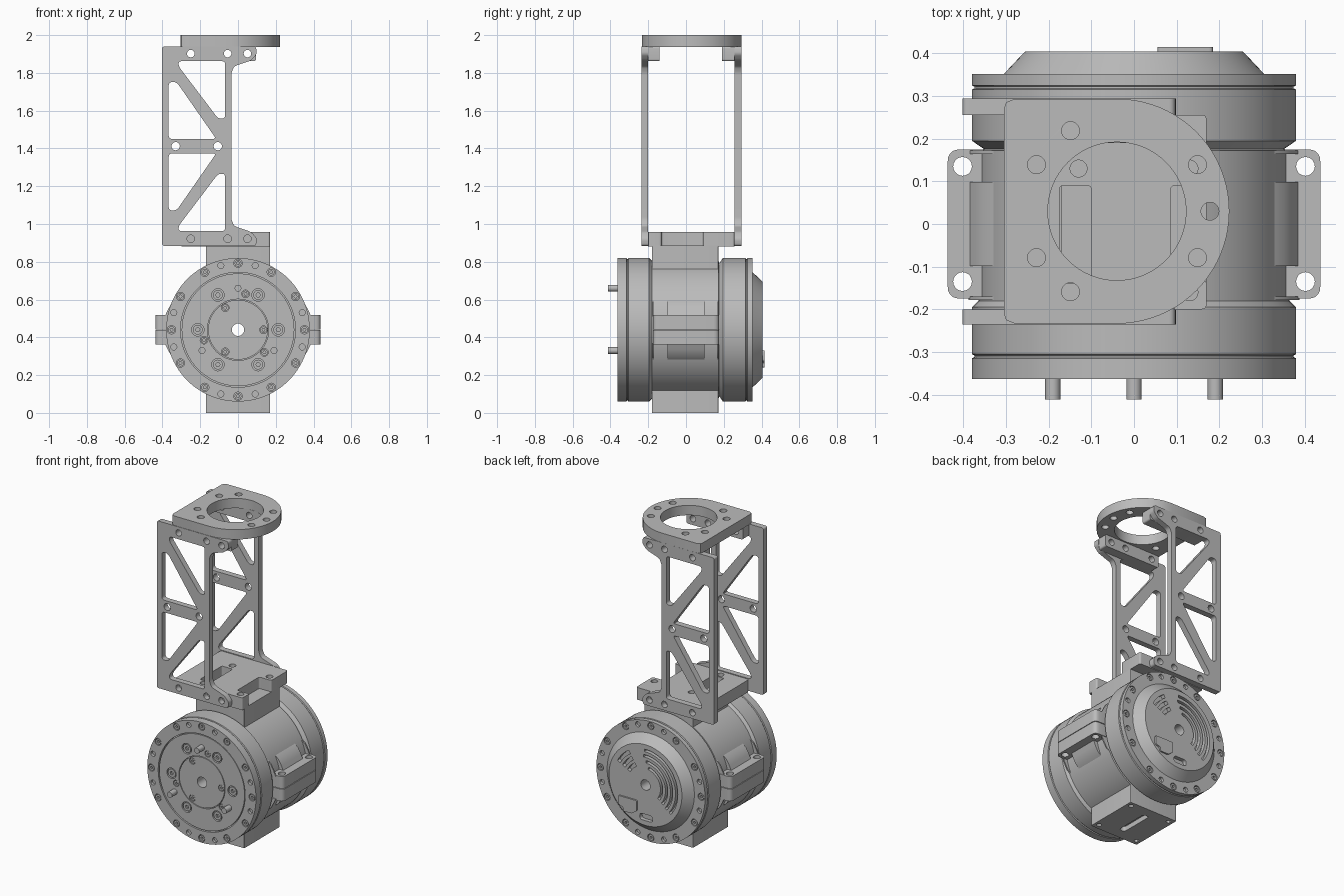
import bpy, bmesh
from math import cos, sin, pi, radians
from mathutils import Vector

if "Cube" in bpy.data.objects:
    bpy.data.objects.remove(bpy.data.objects["Cube"])

grey = bpy.data.materials.new("plain grey")
grey.use_nodes = True
grey.diffuse_color = (0.5, 0.5, 0.5, 1)
grey.node_tree.nodes["Principled BSDF"].inputs["Base Color"].default_value = (0.5, 0.5, 0.5, 1)

AXIS_Z = 0.44      # height of the motor axis
ARM_MID = 0.03     # y centre of the arm
ARM_Z = 1.412      # height of the arm's mirror line


def finish(name, mesh):
    """Clean a mesh, give it the material and smooth its shallow edges."""
    bm = bmesh.new()
    bm.from_mesh(mesh)
    bmesh.ops.remove_doubles(bm, verts=bm.verts, dist=0.0002)
    bmesh.ops.recalc_face_normals(bm, faces=bm.faces)
    bm.to_mesh(mesh)
    bm.free()
    mesh.materials.clear()
    mesh.materials.append(grey)
    ob = bpy.data.objects.new(name, mesh)
    bpy.context.collection.objects.link(ob)
    bpy.ops.object.select_all(action="DESELECT")
    bpy.context.view_layer.objects.active = ob
    ob.select_set(True)
    bpy.ops.object.shade_smooth_by_angle(angle=radians(30))
    return ob


def circle(x, y, r, n=20):
    return [(x + r * cos(2 * pi * i / n), y + r * sin(2 * pi * i / n)) for i in range(n)]


def rounded(points, r, steps=5):
    """Round the corners of a polygon."""
    out, pts = [], [Vector(p) for p in points]
    for i, p in enumerate(pts):
        a = p + (pts[i - 1] - p).normalized() * r
        b = p + (pts[(i + 1) % len(pts)] - p).normalized() * r
        for k in range(steps + 1):
            t = k / steps
            out.append(tuple(a * (1 - t) ** 2 + p * 2 * t * (1 - t) + b * t * t))
    return out


def rect(x0, y0, x1, y1, r=0.01):
    return rounded([(x0, y0), (x1, y0), (x1, y1), (x0, y1)], r)


def arc_slot(r0, r1, a0, a1, n=20):
    ang = [radians(a0 + (a1 - a0) * i / n) for i in range(n + 1)]
    return ([(r1 * cos(a), AXIS_Z + r1 * sin(a)) for a in ang] +
            [(r0 * cos(a), AXIS_Z + r0 * sin(a)) for a in reversed(ang)])


def plate(name, loops, axis, lo, hi):
    """Flat part with holes: the first loop is the outline, the rest are cut out."""
    cu = bpy.data.curves.new(name + "_outline", "CURVE")
    cu.dimensions, cu.fill_mode, cu.extrude = "2D", "BOTH", (hi - lo) / 2
    for loop in loops:
        sp = cu.splines.new("POLY")
        sp.points.add(len(loop) - 1)
        for pt, (x, y) in zip(sp.points, loop):
            pt.co = (x, y, 0, 1)
        sp.use_cyclic_u = True
    tmp = bpy.data.objects.new(name + "_outline", cu)
    bpy.context.collection.objects.link(tmp)
    dg = bpy.context.evaluated_depsgraph_get()
    mesh = bpy.data.meshes.new_from_object(tmp.evaluated_get(dg))
    bpy.data.objects.remove(tmp)
    ob = finish(name, mesh)
    if axis == "y":
        ob.rotation_euler.x = pi / 2
        ob.location.y = (lo + hi) / 2
    else:
        ob.location.z = (lo + hi) / 2
    return ob


def lathe(name, profile, n=96):
    """Closed (radius, y) profile turned about the motor axis."""
    bm = bmesh.new()
    rings = [[bm.verts.new((r * cos(2 * pi * i / n), y, AXIS_Z + r * sin(2 * pi * i / n)))
              for i in range(n)] for r, y in profile]
    for k, a in enumerate(rings):
        b = rings[(k + 1) % len(rings)]
        for i in range(n):
            j = (i + 1) % n
            bm.faces.new((a[i], a[j], b[j], b[i]))
    mesh = bpy.data.meshes.new(name)
    bm.to_mesh(mesh)
    bm.free()
    return finish(name, mesh)


def polar(r, deg):
    return r * cos(radians(deg)), AXIS_Z + r * sin(radians(deg))


def screw(name, pos, r, y0, y1):
    plate(name, [circle(*pos, r), circle(*pos, r * 0.45, 6)], "y", y0, y1)


# Motor housing with its seams, grooves and conical rear cover
lathe("motor_housing", [
    (0.033, -0.345), (0.38, -0.345), (0.38, -0.315), (0.374, -0.312), (0.374, -0.308),
    (0.38, -0.305), (0.38, -0.195), (0.365, -0.18), (0.365, 0.172), (0.352, 0.176),
    (0.38, 0.195), (0.38, 0.315), (0.374, 0.318), (0.374, 0.322), (0.38, 0.325),
    (0.38, 0.335), (0.305, 0.335), (0.305, 0.352), (0.255, 0.405), (0.25, 0.405),
    (0.25, 0.38), (0.033, 0.38)])

# Bolt rings on both ends
bolt_angles = [a for a in range(0, 360, 15) if a % 90 != 45]
for end, y0, y1, inner in (("front", -0.363, -0.345, 0.304), ("rear", 0.335, 0.352, 0.3045)):
    holes = [circle(*polar(0.352, a), 0.022 if a % 30 == 0 else 0.016) for a in bolt_angles]
    plate(end + "_bolt_ring", [circle(0, AXIS_Z, 0.38, 96), circle(0, AXIS_Z, inner, 96)] + holes,
          "y", y0, y1)
    for a in bolt_angles:
        if a % 30 == 0:
            screw(end + "_ring_screw", polar(0.352, a), 0.018, y0 + 0.002, y1 - 0.002)

# Front output flange and hub
hex_spots = [polar(0.213, a) for a in range(0, 360, 60)]
pin_spots = [polar(0.22, a) for a in (90, 210, 330)]
small_spots = [(0.04, 0.63), (-0.18, 0.385), (0.14, 0.32)]
plate("output_flange", [circle(0, AXIS_Z, 0.298, 96), circle(0, AXIS_Z, 0.162, 64)] +
      [circle(*p, 0.033) for p in hex_spots] + [circle(*p, 0.02) for p in small_spots],
      "y", -0.36, -0.345)
hub_spots = [polar(0.135, a) for a in (0, 120, 240)]
plate("output_hub", [circle(0, AXIS_Z, 0.158, 64), circle(0, AXIS_Z, 0.033)] +
      [circle(*p, 0.02) for p in hub_spots], "y", -0.36, -0.345)
for p in hex_spots:
    screw("flange_screw", p, 0.026, -0.358, -0.344)
for p in hub_spots + small_spots:
    screw("hub_screw", p, 0.017, -0.358, -0.344)
for p in pin_spots:
    plate("locating_pin", [circle(*p, 0.018)], "y", -0.412, -0.345)

# Vented rear face with its connector
vents = [arc_slot(r, r + 0.016, a0, 240 - a0 / 4) for r, a0 in
         ((0.105, 100), (0.14, 92), (0.175, 86), (0.21, 88))]
slots = [arc_slot(r, r + 0.022, 28, 58, 6) for r in (0.12, 0.16, 0.2)]
socket = rect(-0.05, 0.215, 0.04, 0.255, 0.018)
plate("rear_face", [circle(0, AXIS_Z, 0.2505, 96), circle(0, AXIS_Z, 0.033), socket] + vents + slots,
      "y", 0.379, 0.405)
plate("connector_plate", [rounded([(0.055, 0.265), (0.09, 0.24), (0.15, 0.24), (0.15, 0.265),
                                   (0.185, 0.275), (0.185, 0.33), (0.055, 0.33)], 0.01)],
      "y", 0.4, 0.415)

# Foot block below and mount block above the housing
corners = [(x, y) for x in (-0.14, 0.14) for y in (-0.145, 0.14)]
corner_holes = [circle(x, y, 0.014, 12) for x, y in corners]
block = rect(-0.17, -0.18, 0.17, 0.172, 0.004)
plate("foot_pad", [block, rect(-0.02, -0.11, 0.02, 0.11, 0.018)] + corner_holes, "z", 0, 0.03)
plate("foot_block", [block], "z", 0.03, 0.3)
plate("mount_block", [block], "z", 0.6, 0.885)

# Split clamp lugs on both sides, blended into the housing
for side, s in (("left", 1), ("right", -1)):
    lug = [(s * x, y) for x, y in rect(0.33, -0.175, 0.437, 0.175, 0.03)]
    bores = [circle(s * 0.402, y, 0.022) for y in (-0.135, 0.135)]
    for half, z0, z1 in (("lower", 0.362, 0.438), ("upper", 0.442, 0.518)):
        plate(f"{side}_{half}_clamp_lug", [lug] + bores, "z", z0, z1)
        d = 1 if half == "upper" else -1
        web = [(s * x, AXIS_Z + d * h) for x, h in
               ((0.32, 0.07), (0.388, 0.07), (0.372, 0.105), (0.352, 0.14), (0.32, 0.165))]
        for y0, y1 in ((-0.178, -0.17), (-0.098, 0.098), (0.164, 0.172)):
            plate(f"{side}_{half}_lug_web", [web], "y", y0, y1)

# Lower arm bracket: open notch on one side, window on the other
bracket = rounded([(-0.3, -0.2), (0.17, -0.2), (0.17, -0.13), (0.085, -0.13),
                   (0.085, 0.09), (0.17, 0.09), (0.17, 0.256), (-0.3, 0.256)], 0.012)
plate("lower_arm_bracket", [bracket, rect(-0.175, -0.13, -0.1, 0.09, 0.01)] +
      [circle(x, y, 0.02) for x in (-0.13, 0.13) for y in (-0.16, 0.13)], "z", 0.88, 0.957)


def mirrored(loop):
    return [(x, 2 * ARM_Z - z) for x, z in loop]


# Two truss side plates, mirrored about their middle bar
half_edge = [(0.1, 1.9), (0.07, 1.866), (-0.02, 1.835), (-0.035, 1.8)]
outline = [(-0.402, 1.94), (0.095, 1.94)] + half_edge
outline += mirrored(outline[::-1])
windows = [rounded([(-0.367, 1.45), (-0.367, 1.752), (-0.325, 1.752), (-0.115, 1.45)], 0.02),
           rounded([(-0.315, 1.862), (-0.068, 1.862), (-0.068, 1.558), (-0.105, 1.558),
                    (-0.315, 1.835)], 0.018)]
foot_holes = [circle(x, 1.902, 0.02) for x in (-0.25, -0.055, 0.05)]
upper = windows + foot_holes
truss = ([rounded(outline, 0.014)] + upper + [mirrored(w) for w in upper] +
         [circle(x, ARM_Z, 0.022) for x in (-0.33, -0.107)])
plate("front_truss_plate", truss, "y", -0.236, -0.2)
plate("back_truss_plate", truss, "y", 0.256, 0.294)

# Round-nosed top flange with its two hanging ears
nose = [(-0.04 + 0.2635 * cos(a), ARM_MID + 0.2635 * sin(a))
        for a in (radians(-90 + 180 * i / 40) for i in range(41))]
flange = [(-0.305, 0.27), (-0.3, 0.285), (-0.28, 0.2935)]
flange = nose + flange[::-1] + [(x, 2 * ARM_MID - y) for x, y in flange]
ring_holes = [circle(-0.04 + 0.218 * cos(radians(a)), ARM_MID + 0.218 * sin(radians(a)), 0.021)
              for a in (0, 30, 120, 150, 210, 240, 330)]
plate("top_flange", [flange, circle(-0.04, ARM_MID, 0.162, 64)] + ring_holes, "z", 1.938, 2.0)
ear = [rect(-0.3, 1.862, 0.095, 1.94, 0.012)] + foot_holes
plate("front_flange_ear", ear, "y", -0.2, -0.14)
plate("back_flange_ear", ear, "y", 0.19, 0.256)
